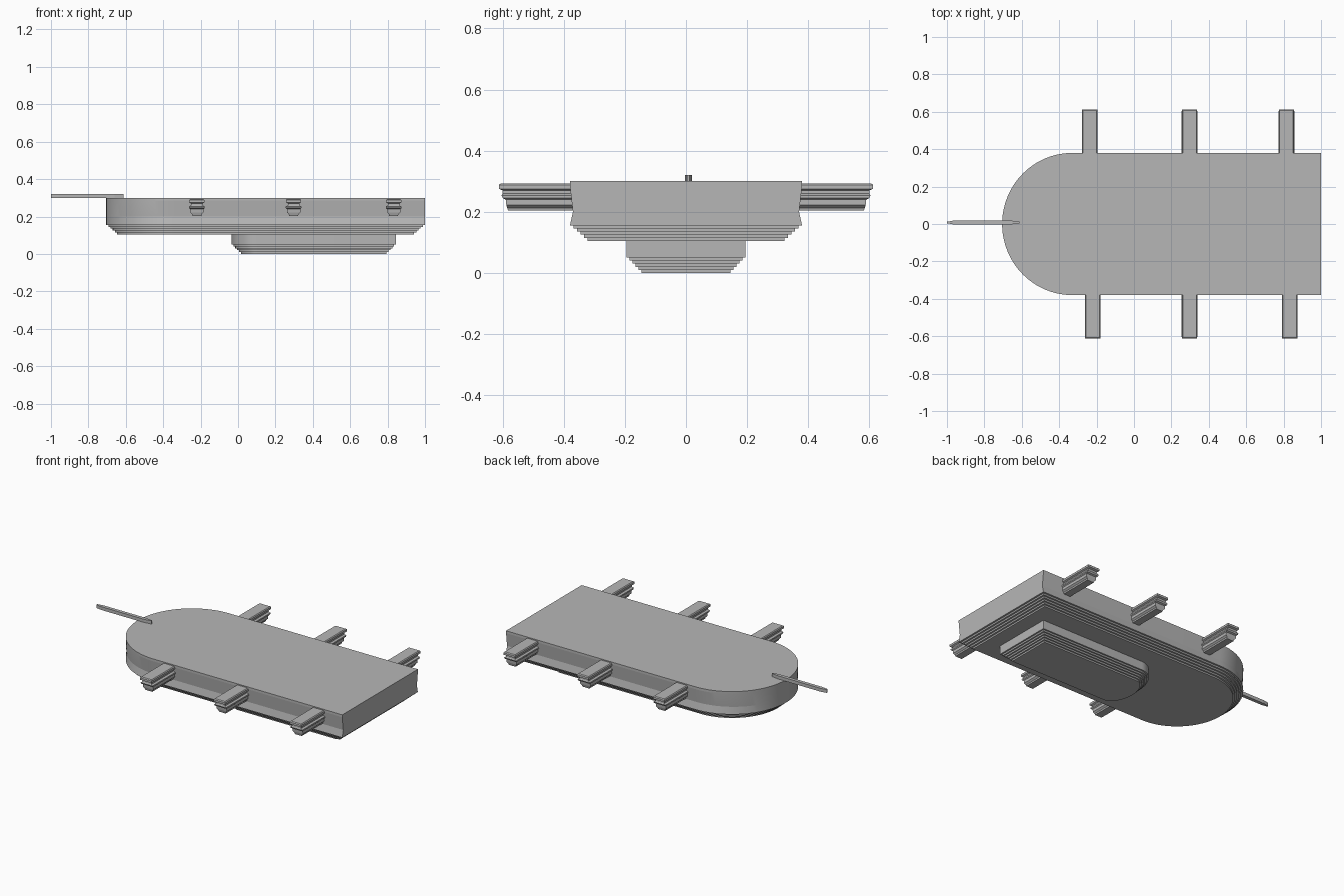
import bpy
import bmesh
import math

cube = bpy.data.objects.get("Cube")
if cube:
    bpy.data.objects.remove(cube, do_unlink=True)

grey = bpy.data.materials.new("plain grey")
grey.use_nodes = True
COLOUR = (0.47, 0.47, 0.47, 1)
grey.diffuse_color = COLOUR
grey.node_tree.nodes["Principled BSDF"].inputs["Base Color"].default_value = COLOUR


def loft(name, rings):
    """Bridge rings with equal vertex counts and cap both ends."""
    bm = bmesh.new()
    loops = [[bm.verts.new(p) for p in ring] for ring in rings]
    n = len(loops[0])
    for a, b in zip(loops, loops[1:]):
        for i in range(n):
            j = (i + 1) % n
            bm.faces.new((a[i], a[j], b[j], b[i]))
    bm.faces.new(loops[0])
    bm.faces.new(loops[-1])
    bmesh.ops.recalc_face_normals(bm, faces=bm.faces)
    mesh = bpy.data.meshes.new(name)
    bm.to_mesh(mesh)
    bm.free()
    mesh.materials.append(grey)
    obj = bpy.data.objects.new(name, mesh)
    bpy.context.collection.objects.link(obj)
    bpy.ops.object.select_all(action="DESELECT")
    obj.select_set(True)
    bpy.context.view_layer.objects.active = obj
    bpy.ops.object.shade_smooth_by_angle(angle=math.radians(6))
    return obj


def outline(back, tip, half, nose, inset, z, pinch=0.0, segments=48):
    """Square stern at +x, elliptical nose at -x."""
    h = half - inset
    ring = [(back - inset, -h + pinch, z), (back - inset, h - pinch, z)]
    for i in range(segments + 1):
        t = math.pi * (0.5 + i / segments)
        x = tip + nose + math.cos(t) * (nose - inset)
        ring.append((x, math.sin(t) * (h - pinch), z))
    return ring


def steps(shape, top, bottom, count, inset):
    """Terraced underside, as rings from high to low."""
    rings = []
    for i in range(1, count + 1):
        z0 = top + (bottom - top) * (i - 1) / count
        z1 = top + (bottom - top) * i / count
        rings += [outline(*shape, inset * i / count, z) for z in (z0, z1)]
    return rings


# Hull with faintly pinched sides and a terraced bottom
hull = (1.0, -0.705, 0.38, 0.375)
sides = [outline(*hull, 0, z, p)
         for z, p in ((0.30, 0), (0.285, 0), (0.20, 0.01), (0.155, 0))]
loft("hull", sides + steps(hull, 0.155, 0.105, 5, 0.058))

# Keel block
keel = (0.845, -0.035, 0.195, 0.14)
keel_sides = [outline(*keel, 0, z) for z in (0.11, 0.05)]
loft("keel", keel_sides + steps(keel, 0.05, 0.0, 5, 0.05))

# Side beams: half width, height and outer reach down the cross-section
BEAM = [(0.036, 0.293, 0.606), (0.041, 0.288, 0.612), (0.041, 0.275, 0.612),
        (0.031, 0.270, 0.600), (0.031, 0.260, 0.600), (0.042, 0.254, 0.604),
        (0.042, 0.245, 0.600), (0.036, 0.240, 0.590), (0.036, 0.222, 0.588),
        (0.026, 0.213, 0.585), (0.024, 0.204, 0.582)]
for side, label, centres in ((-1, "front", (-0.22, 0.297, 0.832)),
                             (1, "back", (-0.236, 0.297, 0.815))):
    for k, cx in enumerate(centres, 1):
        rings = [[(cx - w, side * 0.35, z), (cx + w, side * 0.35, z),
                  (cx + w, side * y, z), (cx - w, side * y, z)]
                 for w, z, y in BEAM]
        loft(f"{label}_beam_{k}", rings)

# Slim bow pole with tapered ends
POLE = [(-1.0, 0.004), (-0.96, 0.011), (-0.66, 0.011), (-0.612, 0.004)]
plan = [(x, 0.008 - w) for x, w in POLE] + [(x, 0.008 + w) for x, w in reversed(POLE)]
loft("bow_pole", [[(x, y, z) for x, y in plan] for z in (0.299, 0.32)])
